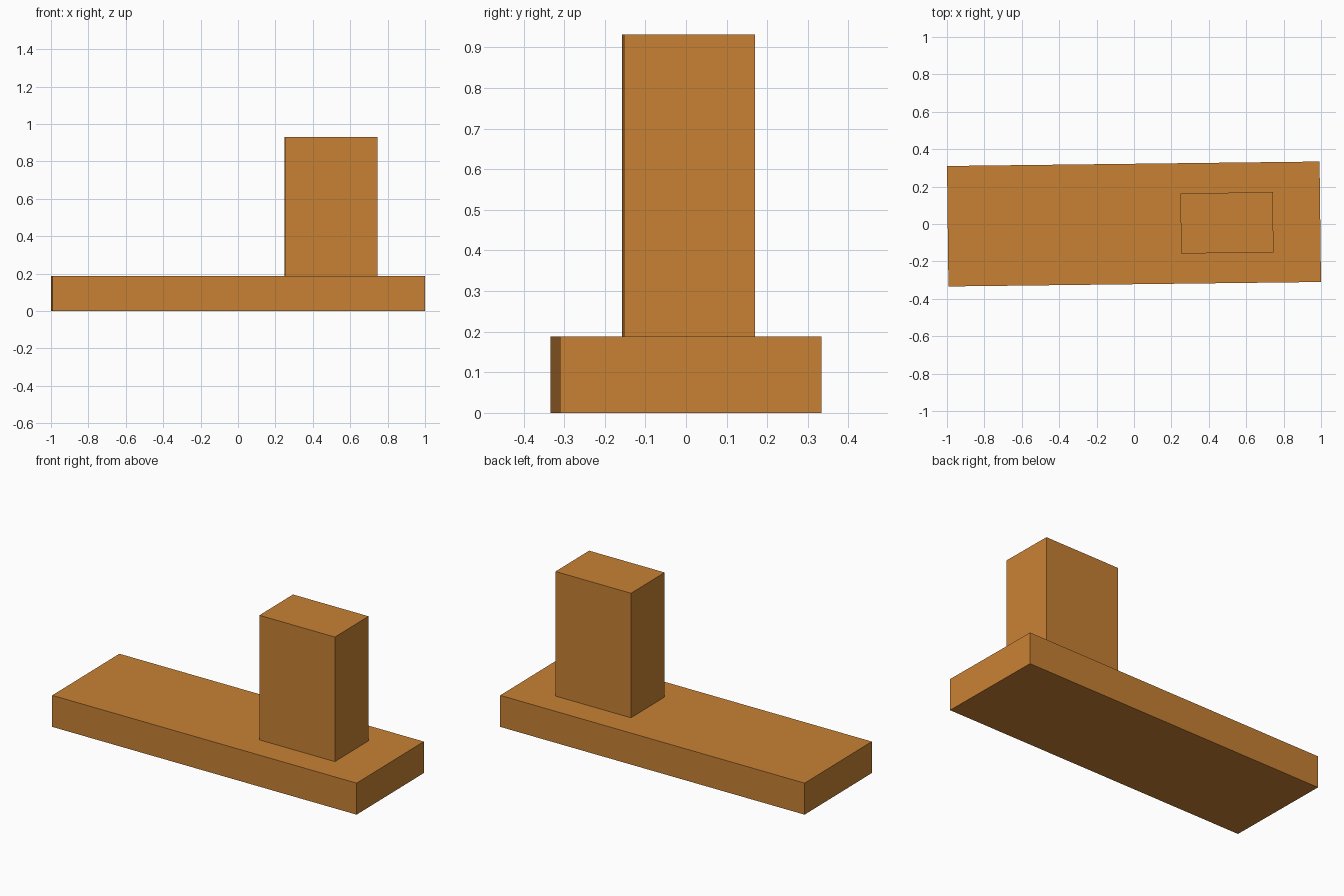
import bpy
from math import sin, cos

if "Cube" in bpy.data.objects:
    bpy.data.objects.remove(bpy.data.objects["Cube"])

YAW = 0.012  # the whole model is turned very slightly about z


def box(name, centre, size, z0, z1, material):
    bpy.ops.mesh.primitive_cube_add(
        size=1, location=(centre[0], centre[1], (z0 + z1) / 2), rotation=(0, 0, YAW))
    ob = bpy.context.object
    ob.name = name
    ob.scale = (size[0], size[1], z1 - z0)
    bpy.ops.object.transform_apply(location=False, rotation=False, scale=True)
    ob.data.materials.append(material)
    return ob


orange = bpy.data.materials.new("orange")
orange.diffuse_color = (0.58, 0.22, 0.035, 1)
orange.use_nodes = True
orange.node_tree.nodes["Principled BSDF"].inputs["Base Color"].default_value = orange.diffuse_color

# Flat base slab
box("base_slab", (0, 0), (1.992, 0.644), 0, 0.188, orange)

# Upright block towards the right end, on the slab's centre line
d = 0.497
box("upright_block", (d * cos(YAW), d * sin(YAW)), (0.494, 0.322), 0.188, 0.931, orange)
